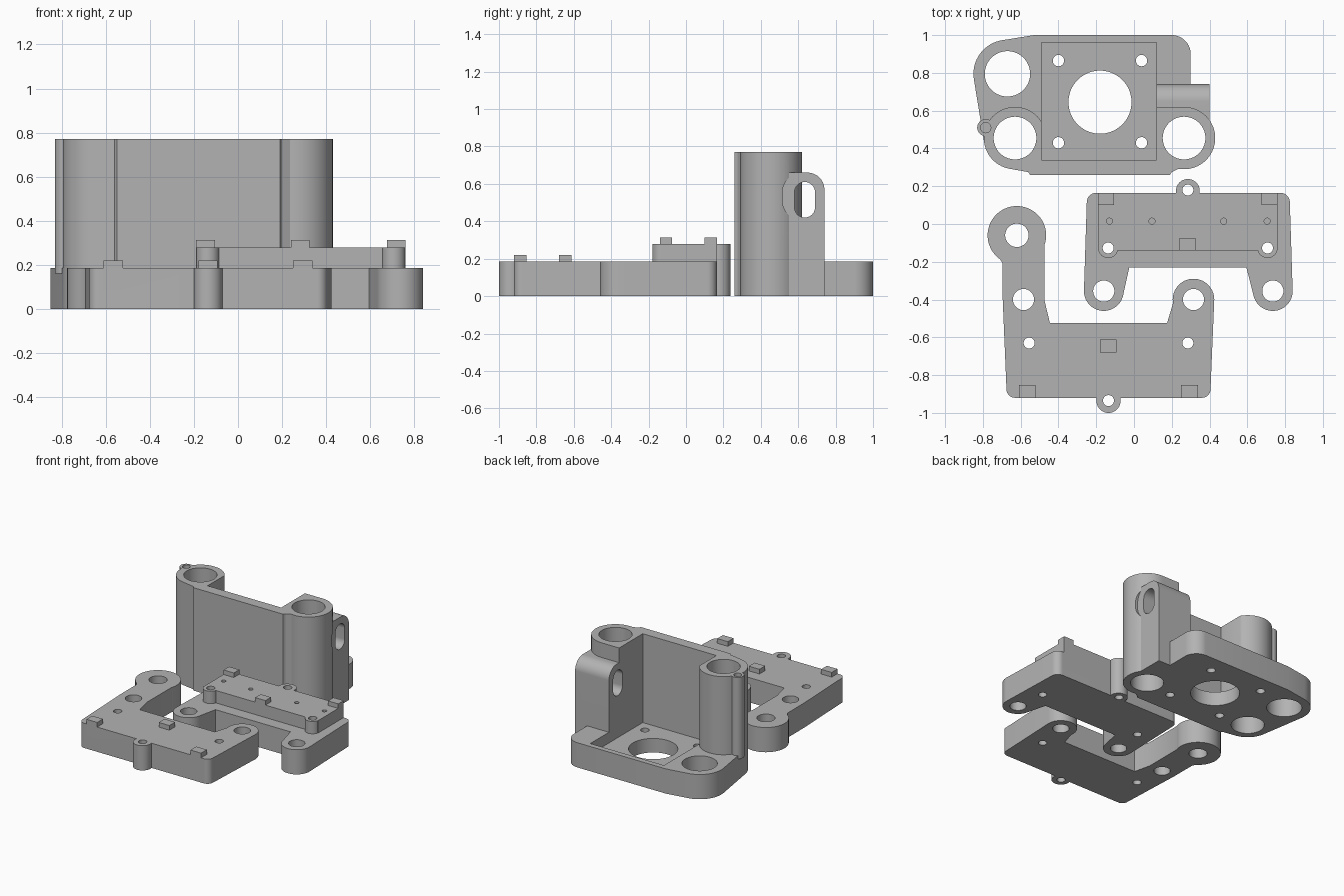
import bpy, bmesh, math

if "Cube" in bpy.data.objects:
    bpy.data.objects.remove(bpy.data.objects["Cube"], do_unlink=True)

grey = bpy.data.materials.new("plain_grey")
grey.use_nodes = True
GREY = (0.45, 0.45, 0.45, 1)
grey.diffuse_color = GREY
grey.node_tree.nodes["Principled BSDF"].inputs["Base Color"].default_value = GREY

STEP = 5  # degrees per arc segment
BASE = 0.185  # plate thickness


def outline(path):
    """Corners are (x, y); arcs are (x, y, radius, start, end) in degrees."""
    pts = []
    for item in path:
        if len(item) == 2:
            pts.append(item)
            continue
        x, y, r, start, end = item
        count = round(abs(end - start) / STEP)
        for i in range(count + 1):
            a = math.radians(start + (end - start) * i / count)
            pts.append((x + r * math.cos(a), y + r * math.sin(a)))
    return pts


def solid(name, path, low, high, along_x=False):
    """Extrude an outline along z, or a (y, z) outline along x."""
    bm = bmesh.new()
    place = (lambda u, v, w: (w, u, v)) if along_x else (lambda u, v, w: (u, v, w))
    face = bm.faces.new([bm.verts.new(place(u, v, low)) for u, v in outline(path)])
    new = bmesh.ops.extrude_face_region(bm, geom=[face])["geom"]
    verts = [e for e in new if isinstance(e, bmesh.types.BMVert)]
    bmesh.ops.translate(bm, verts=verts, vec=place(0, 0, high - low))
    bmesh.ops.recalc_face_normals(bm, faces=bm.faces)
    mesh = bpy.data.meshes.new(name)
    bm.to_mesh(mesh)
    bm.free()
    mesh.materials.append(grey)
    obj = bpy.data.objects.new(name, mesh)
    bpy.context.collection.objects.link(obj)
    return obj


def combine(target, tool, operation):
    mod = target.modifiers.new("join", "BOOLEAN")
    mod.operation, mod.solver, mod.object = operation, "EXACT", tool
    bpy.context.view_layer.objects.active = target
    bpy.ops.object.modifier_apply(modifier=mod.name)
    bpy.data.objects.remove(tool, do_unlink=True)


def add(target, path, low, high, **kw):
    combine(target, solid("piece", path, low, high, **kw), "UNION")


def cut(target, path, low, high, **kw):
    combine(target, solid("cutter", path, low, high, **kw), "DIFFERENCE")


def disc(x, y, r):
    return [(x, y, r, 0, 360 - STEP)]


def box(x0, x1, y0, y1):
    return [(x0, y0), (x1, y0), (x1, y1), (x0, y1)]


def stadium(x0, x1, y0, y1):
    r, mid = (x1 - x0) / 2, (x0 + x1) / 2
    return [(mid, y0 + r, r, 180, 360), (mid, y1 - r, r, 0, 180)]


def holes(target, spots, r, low=-0.1, high=1):
    for x, y in spots:
        cut(target, disc(x, y, r), low, high)


def finish(obj):
    bpy.ops.object.select_all(action="DESELECT")
    obj.select_set(True)
    bpy.context.view_layer.objects.active = obj
    bpy.ops.object.shade_smooth_by_angle(angle=math.radians(30))


# Motor bracket: foot plate
TOP = 0.77
LEFT, RIGHT, BOSS = (-0.63, 0.455), (0.265, 0.455), 0.165
bracket = solid("motor_bracket", [
    (-0.55, 0.26), (0.19, 0.26), (0.2, 0.275), (*RIGHT, BOSS, -100, 90),
    (0.3, 0.62), (0.2, 0.9, 0.1, 0, 90), (-0.53, 1.0),
    (-0.67, 0.795, 0.18, 100, 190), (*LEFT, BOSS, 190, 260), (-0.56, 0.275)], 0, BASE)
# Front wall with two tall bosses
add(bracket, [
    (-0.55, 0.26), (0.19, 0.26), (0.2, 0.275), (*RIGHT, BOSS, -100, 90),
    (0.12, 0.62), (0.12, 0.34), (-0.49, 0.34), (-0.49, 0.54),
    (*LEFT, BOSS, 35, 260), (-0.56, 0.275)], 0, TOP)
# Side column with rounded top
add(bracket, [(0.5, 0), (0.74, 0), (0.65, 0.57, 0.09, 0, 90), (0.5, 0.66)],
    0.12, 0.4, along_x=True)
# Small wire tube on the left boss
add(bracket, disc(-0.785, 0.51, 0.045), 0.16, TOP)
holes(bracket, [(-0.785, 0.51)], 0.027, 0.25)
# Recess, slot, pocket and bores
cut(bracket, stadium(0.515, 0.745, 0.4, 0.665), 0.4, 0.5, along_x=True)
cut(bracket, stadium(0.58, 0.69, 0.42, 0.61), 0.05, 0.5, along_x=True)
cut(bracket, box(-0.49, 0.12, 0.34, 0.96), 0.105, 1)
holes(bracket, [LEFT, RIGHT], 0.113)
holes(bracket, [(-0.67, 0.795)], 0.12)
holes(bracket, [(-0.18, 0.645)], 0.167)
holes(bracket, [(x, y) for x in (-0.4, 0.04) for y in (0.43, 0.865)], 0.03)
finish(bracket)

# Stepped carriage plate with two legs
carriage = solid("stepped_plate", [
    (-0.16, -0.355, 0.105, 180, 350), (-0.025, -0.23), (0.595, -0.23),
    (0.735, -0.355, 0.105, 190, 360), (0.775, 0.115, 0.05, 0, 90),
    (-0.2, 0.115, 0.05, 90, 180)], 0, BASE)
STEP_TOP = 0.278
add(carriage, box(-0.19, 0.76, -0.14, 0.165), 0.1, STEP_TOP)
for x in (-0.137, 0.707):
    add(carriage, disc(x, -0.127, 0.053), 0.1, STEP_TOP)
add(carriage, disc(0.285, 0.175, 0.063), 0, STEP_TOP)
for x, y in ((-0.19, 0.1), (0.675, 0.1), (0.24, -0.14)):
    add(carriage, box(x, x + 0.085, y, y + 0.065), 0.2, 0.312)
holes(carriage, [(-0.16, -0.355), (0.735, -0.355)], 0.056)
holes(carriage, [(-0.137, -0.127), (0.707, -0.127), (0.285, 0.18)], 0.029)
holes(carriage, [(x, 0.015) for x in (-0.13, 0.095, 0.475, 0.705)], 0.016, 0.12)
finish(carriage)

# Long arm plate
arm = solid("long_arm_plate", [
    (-0.62, -0.06, 0.155, -20, 235), (-0.695, -0.21), (-0.695, -0.4),
    (-0.63, -0.875, 0.045, 180, 270), (0.36, -0.875, 0.045, 270, 360),
    (0.315, -0.4, 0.11, 0, 190), (0.175, -0.525), (-0.445, -0.525), (-0.475, -0.4)],
    0, BASE)
add(arm, disc(-0.135, -0.936, 0.064), 0, BASE)
for x, y in ((-0.61, -0.92), (0.25, -0.92), (-0.18, -0.68)):
    add(arm, box(x, x + 0.088, y, y + 0.068), 0.1, 0.22)
holes(arm, [(-0.62, -0.06)], 0.062)
holes(arm, [(-0.585, -0.4), (0.315, -0.4)], 0.056)
holes(arm, [(-0.555, -0.63), (0.285, -0.63), (-0.135, -0.935)], 0.029)
finish(arm)
